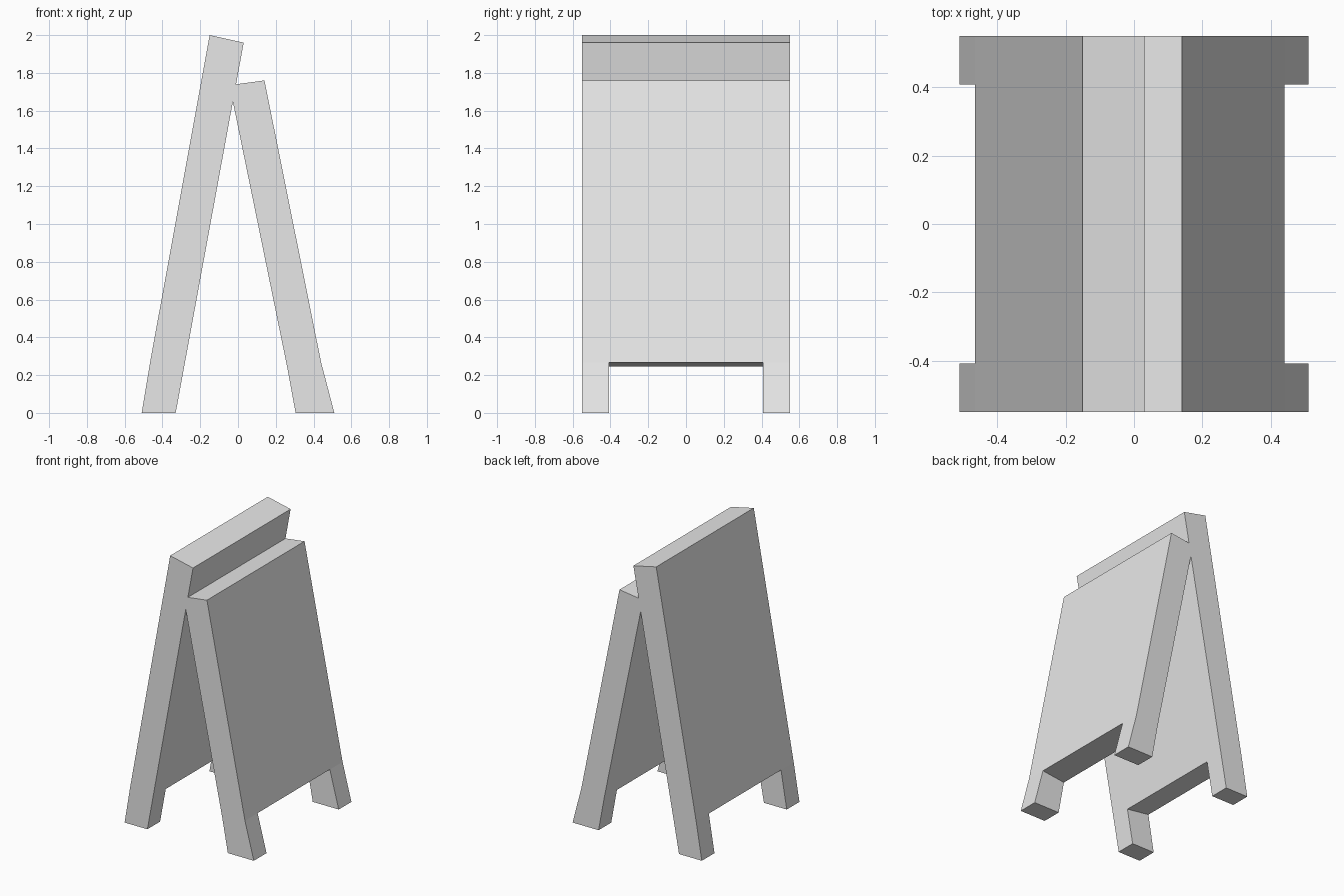
import bpy
import bmesh

cube = bpy.data.objects.get("Cube")
if cube:
    bpy.data.objects.remove(cube, do_unlink=True)

# Single plain grey finish
grey = bpy.data.materials.new("light_grey")
grey.use_nodes = True
colour = (0.8, 0.8, 0.8, 1)
grey.diffuse_color = colour
grey.node_tree.nodes["Principled BSDF"].inputs["Base Color"].default_value = colour

HALF_WIDTH = 0.55
NOTCH = 0.407
COLUMNS = (-HALF_WIDTH, -NOTCH, NOTCH, HALF_WIDTH)


def make_board(name, outer, inner):
    """Board with two feet; outer and inner list (x, z) at foot, notch and top."""
    bm = bmesh.new()
    grid = [[[bm.verts.new((x, y, z)) for y in COLUMNS] for x, z in side]
            for side in (outer, inner)]
    # Cells of the board: two feet below, full width above
    cells = [(0, 0), (0, 2), (1, 0), (1, 1), (1, 2)]
    edge_use = {}
    for row, col in cells:
        corners = [(row, col), (row, col + 1), (row + 1, col + 1), (row + 1, col)]
        for side in grid:
            bm.faces.new([side[r][c] for r, c in corners])
        for a, b in zip(corners, corners[1:] + corners[:1]):
            key = tuple(sorted((a, b)))
            edge_use[key] = edge_use.get(key, 0) + 1
    # Close the rim between the two sheets
    for (a, b), uses in edge_use.items():
        if uses == 1:
            bm.faces.new([grid[0][a[0]][a[1]], grid[0][b[0]][b[1]],
                          grid[1][b[0]][b[1]], grid[1][a[0]][a[1]]])
    # The top-level grid may leave an unused foot vertex; drop any
    bmesh.ops.delete(bm, geom=[v for v in bm.verts if not v.link_faces], context='VERTS')
    bmesh.ops.recalc_face_normals(bm, faces=bm.faces[:])
    mesh = bpy.data.meshes.new(name)
    bm.to_mesh(mesh)
    bm.free()
    mesh.materials.append(grey)
    board = bpy.data.objects.new(name, mesh)
    bpy.context.collection.objects.link(board)
    return board


# Taller board, and the shorter one leaning into it
make_board("tall_board",
           outer=[(-0.51, 0), (-0.465, 0.27), (-0.15, 2.0)],
           inner=[(-0.33, 0), (-0.285, 0.245), (0.03, 1.96)])
make_board("short_board",
           outer=[(0.51, 0), (0.44, 0.267), (0.14, 1.76)],
           inner=[(0.305, 0), (0.26, 0.245), (-0.045, 1.735)])
